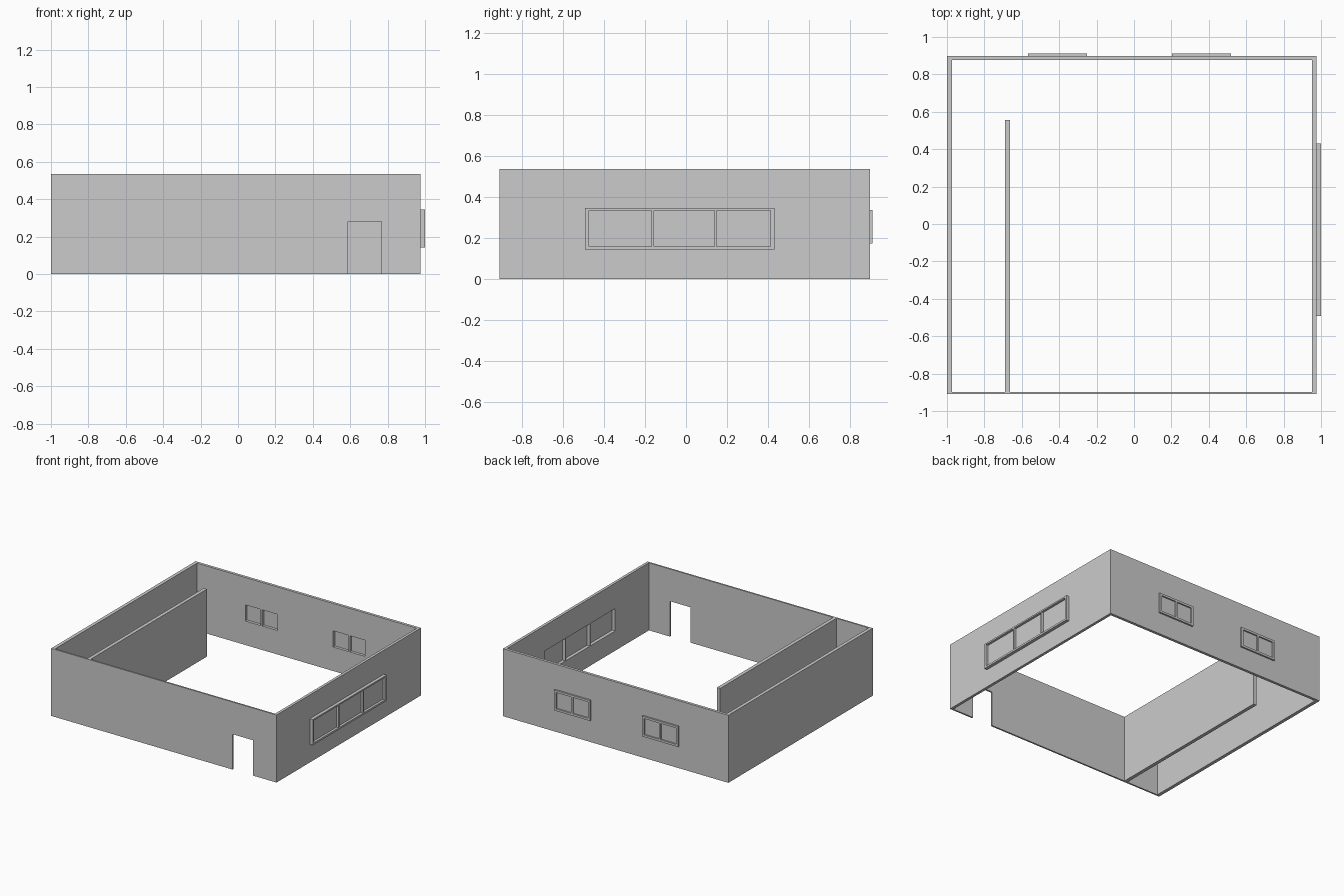
import bpy, bmesh
from mathutils import Vector

if "Cube" in bpy.data.objects:
    bpy.data.objects.remove(bpy.data.objects["Cube"])

H = 0.535  # wall height


def panel(name, axis, d0, d1, u, v, holes=()):
    """Upright slab from d0 to d1 on axis 'x' or 'y', with rectangular holes (u0, u1, v0, v1)."""
    us = sorted({*u, *[k for h in holes for k in h[:2]]})
    vs = sorted({*v, *[k for h in holes for k in h[2:]]})

    def place(a, b):
        return (d0, a, b) if axis == 'x' else (a, d0, b)

    bm = bmesh.new()
    grid = [[bm.verts.new(place(a, b)) for b in vs] for a in us]
    for i in range(len(us) - 1):
        for j in range(len(vs) - 1):
            cu, cv = (us[i] + us[i + 1]) / 2, (vs[j] + vs[j + 1]) / 2
            if not any(h[0] < cu < h[1] and h[2] < cv < h[3] for h in holes):
                bm.faces.new((grid[i][j], grid[i + 1][j], grid[i + 1][j + 1], grid[i][j + 1]))
    ext = bmesh.ops.extrude_face_region(bm, geom=bm.faces[:], use_keep_orig=True)
    moved = [g for g in ext['geom'] if isinstance(g, bmesh.types.BMVert)]
    shift = Vector((d1 - d0, 0, 0)) if axis == 'x' else Vector((0, d1 - d0, 0))
    bmesh.ops.translate(bm, verts=moved, vec=shift)
    loose = [w for w in bm.verts if not w.link_faces]
    bmesh.ops.delete(bm, geom=loose, context='VERTS')
    bmesh.ops.recalc_face_normals(bm, faces=bm.faces[:])
    bmesh.ops.dissolve_limit(bm, angle_limit=0.01, verts=bm.verts[:], edges=bm.edges[:])
    me = bpy.data.meshes.new(name)
    bm.to_mesh(me)
    bm.free()
    ob = bpy.data.objects.new(name, me)
    bpy.context.collection.objects.link(ob)
    return ob


def window(name, axis, d0, d1, glass, u, v, panes):
    """Projecting outer frame plus a thin sheet of glass behind it."""
    panel(name + "_frame", axis, d0, d1, u, v, panes)
    for i, p in enumerate(panes):
        panel(f"{name}_glass_{i + 1}", axis, glass - 0.001, glass + 0.001, p[:2], p[2:])


# pane openings
side_panes = [(a, b, 0.157, 0.334) for a, b in
              ((-0.474, -0.168), (-0.157, 0.138), (0.148, 0.413))]
back_starts = (-0.567, 0.203)
back_panes = [[(s + 0.018, s + 0.151, 0.19, 0.318), (s + 0.165, s + 0.298, 0.19, 0.318)]
              for s in back_starts]

# outer walls
panel("left_wall", 'x', -1.0, -0.973, (-0.91, 0.898), (0, H))
panel("right_wall", 'x', 0.953, 0.975, (-0.91, 0.898), (0, H), side_panes)
panel("back_wall", 'y', 0.876, 0.898, (-0.973, 0.953), (0, H), back_panes[0] + back_panes[1])
panel("front_wall", 'y', -0.91, -0.897, (-0.973, 0.953), (0, H), [(0.588, 0.768, 0, 0.28)])

# inner partition
panel("partition_wall", 'x', -0.69, -0.662, (-0.897, 0.557), (0, H))

# windows
window("side_window", 'x', 0.975, 1.0, 0.98, (-0.492, 0.431), (0.142, 0.346), side_panes)
for i, s in enumerate(back_starts):
    window(f"back_window_{i + 1}", 'y', 0.898, 0.911, 0.899,
           (s, s + 0.316), (0.173, 0.335), back_panes[i])
